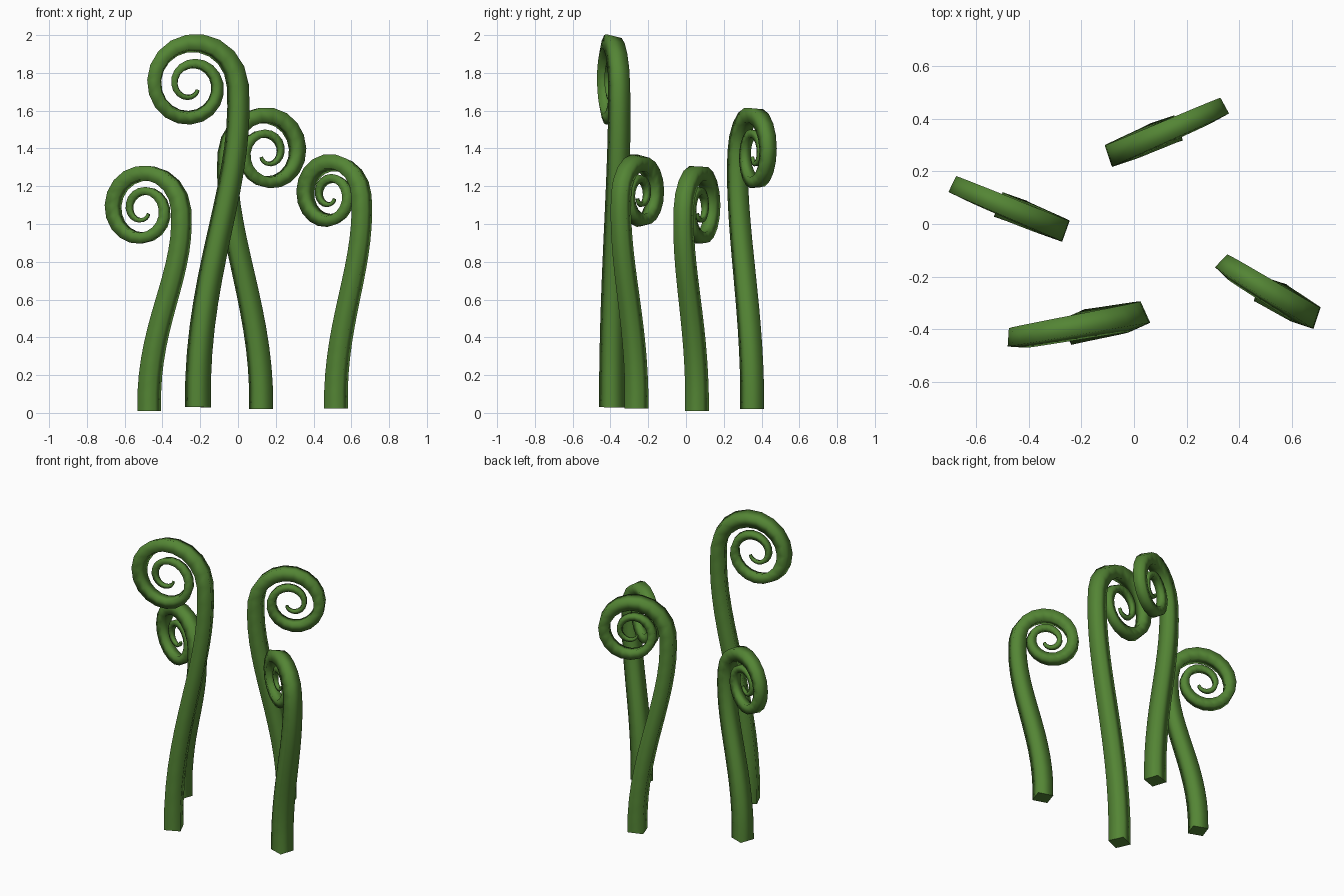
import bpy, math
from mathutils import Vector

if "Cube" in bpy.data.objects:
    bpy.data.objects.remove(bpy.data.objects["Cube"])

green = bpy.data.materials.new("fern_green")
green.diffuse_color = (0.088, 0.235, 0.035, 1)
green.use_nodes = True
green.node_tree.nodes["Principled BSDF"].inputs["Base Color"].default_value = green.diffuse_color

STEM_SEGS, COIL_SEGS, SWEEP = 14, 36, math.radians(688)


def fiddlehead(name, base, slope, centre, r, lift, twist, side, width):
    """Square tube in a vertical plane: S-bend stem, then an inward spiral.
    base = (x, y, z), centre = (x, z) of the coil, r = coil radius,
    side = +1 rises right of the coil, -1 rises left of it."""
    a = math.atan(slope)
    along = Vector((math.cos(a), math.sin(a), 0))
    across = Vector((-math.sin(a), math.cos(a), 0))
    cu = (centre[0] - base[0]) / math.cos(a)
    cz = centre[1]

    # stem: cubic bend from the ground to the side of the coil
    start = Vector((cu + side * r, cz))
    p0 = Vector((0, base[2]))
    p1 = Vector((-side * 0.015, lift[0]))
    p2 = Vector((start.x + side * 0.07 * (cz - lift[1]), lift[1]))
    path = []
    for i in range(STEM_SEGS):
        t = i / STEM_SEGS
        p = (p0 * (1 - t) ** 3 + p1 * 3 * t * (1 - t) ** 2
             + p2 * 3 * t * t * (1 - t) + start * t ** 3)
        path.append((p, width * (1 - 0.15 * t)))
    # coil: radius and thickness shrink to the tip
    for i in range(COIL_SEGS + 1):
        t = i / COIL_SEGS
        rr = r * (1 - 0.83 * t)
        p = Vector((cu + side * rr * math.cos(SWEEP * t),
                    cz + rr * math.sin(SWEEP * t)))
        path.append((p, width * (0.85 - 0.70 * t)))

    # sweep the square section along the path
    verts, faces = [], []
    n = len(path)
    origin = Vector((base[0], base[1], 0))
    for i, (p, w) in enumerate(path):
        d = (path[min(i + 1, n - 1)][0] - path[max(i - 1, 0)][0]).normalized()
        tangent = along * d.x + Vector((0, 0, d.y))
        e1 = across.cross(tangent)
        c = origin + along * p.x + Vector((0, 0, p.y))
        for k in range(4):
            ang = math.radians(45 + 90 * k + twist)
            verts.append(c + (e1 * math.cos(ang) + across * math.sin(ang)) * w * 0.7071)
        if i:
            for k in range(4):
                j, m = 4 * (i - 1), (k + 1) % 4
                faces.append((j + k, j + m, j + 4 + m, j + 4 + k))
    sides = len(faces)
    faces += [(3, 2, 1, 0), tuple(range(4 * n - 4, 4 * n))]
    me = bpy.data.meshes.new(name)
    me.from_pydata(verts, [], faces)
    me.materials.append(green)
    for f in me.polygons:
        f.use_smooth = f.index < sides
    bpy.context.collection.objects.link(bpy.data.objects.new(name, me))


fiddlehead("left_frond", (-0.47, 0.058, 0.01), -0.416, (-0.503, 1.074),
           0.219, (0.47, 0.72), 3, 1, 0.099)
fiddlehead("tall_frond", (-0.212, -0.392, 0.03), 0.18, (-0.249, 1.733),
           0.252, (0.75, 1.20), 14, 1, 0.104)
fiddlehead("back_frond", (0.122, 0.35, 0.02), 0.436, (0.153, 1.374),
           0.226, (0.55, 0.95), -5, -1, 0.101)
fiddlehead("right_frond", (0.519, -0.262, 0.022), -0.606, (0.487, 1.151),
           0.195, (0.48, 0.77), 13, 1, 0.100)
